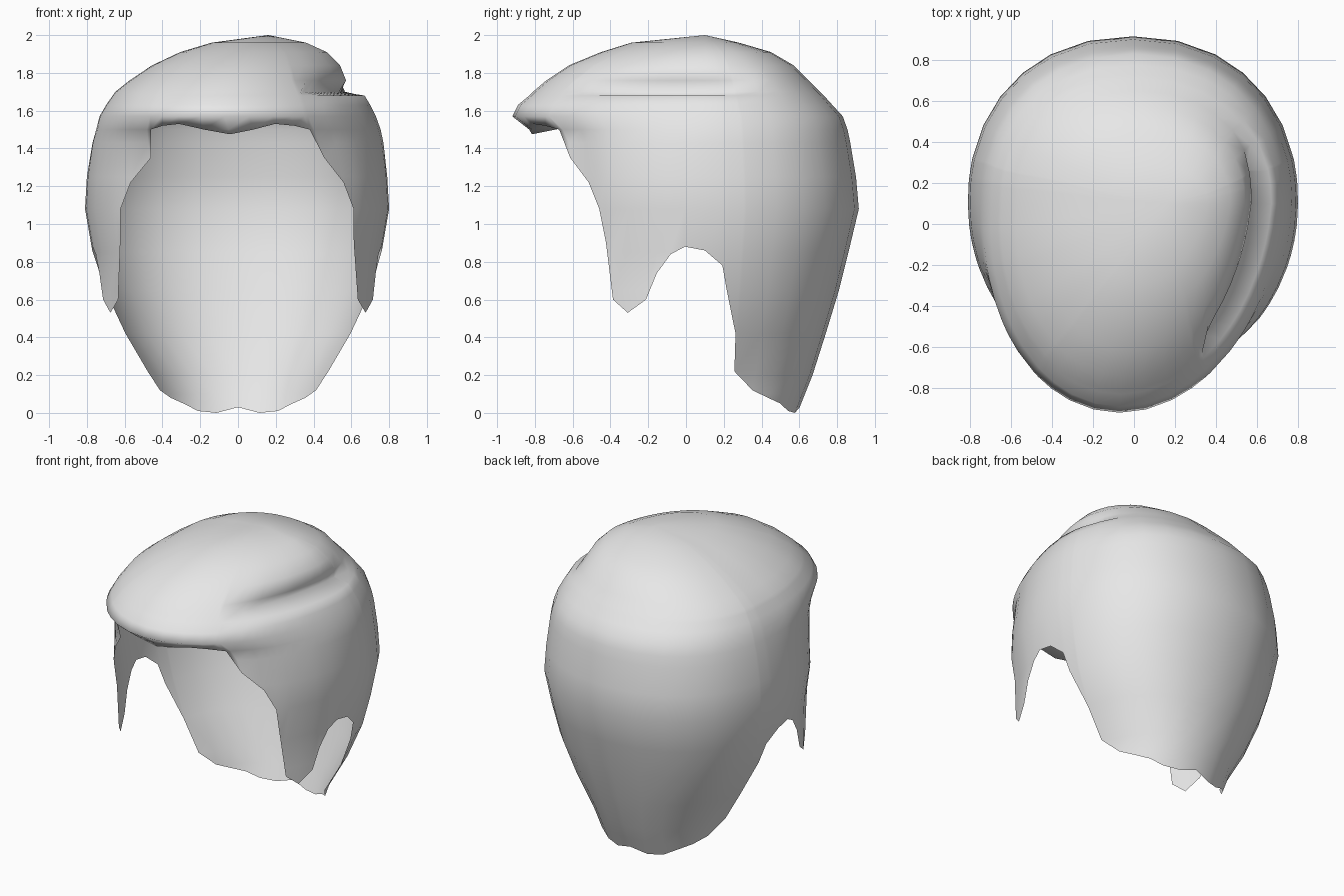
import bpy, bmesh, math

if "Cube" in bpy.data.objects:
    bpy.data.objects.remove(bpy.data.objects["Cube"])

YC = 0.1  # depth of the widest line of the head

# Horizontal sections: z, left half-width, right half-width, back y, front y
RINGS = [
    (0.00, 0.42, 0.42, 0.59, -0.77),
    (0.10, 0.45, 0.45, 0.63, -0.77),
    (0.20, 0.48, 0.48, 0.67, -0.77),
    (0.42, 0.61, 0.61, 0.74, -0.77),
    (0.65, 0.71, 0.71, 0.81, -0.77),
    (0.85, 0.77, 0.76, 0.86, -0.77),
    (1.08, 0.81, 0.80, 0.915, -0.77),
    (1.25, 0.80, 0.79, 0.90, -0.77),
    (1.43, 0.77, 0.77, 0.87, -0.79),
    (1.50, 0.75, 0.755, 0.855, -0.83),
    (1.57, 0.73, 0.73, 0.83, -0.92),
    (1.63, 0.695, 0.70, 0.775, -0.89),
    (1.68, 0.66, 0.67, 0.73, -0.83),
    (1.70, 0.645, 0.655, 0.71, -0.81),
    (1.76, 0.57, 0.60, 0.65, -0.74),
    (1.84, 0.45, 0.54, 0.57, -0.62),
    (1.91, 0.30, 0.47, 0.45, -0.45),
    (1.96, 0.13, 0.36, 0.28, -0.29),
]
POLE = (0.16, 0.1, 2.0)

# Lower hairline: angle from the front in degrees, height
EDGE = [
    (0, 1.475), (10, 1.50), (20, 1.53), (28, 1.52), (34, 1.50), (36, 1.35),
    (45, 1.22), (50, 1.08), (53, 0.90), (56, 0.60), (62, 0.53), (69, 0.60),
    (73, 0.74), (78, 0.84), (83, 0.88), (90, 0.86), (96, 0.78), (98, 0.65),
    (103, 0.42), (104, 0.22), (116, 0.12), (128, 0.08), (140, 0.05),
    (152, 0.01), (166, 0.0), (180, 0.03),
]


def section(z):
    """Interpolated section at height z."""
    for a, b in zip(RINGS, RINGS[1:]):
        if z <= b[0]:
            f = max(0.0, (z - a[0]) / (b[0] - a[0]))
            return [p + (q - p) * f for p, q in zip(a[1:], b[1:])]
    return RINGS[-1][1:]


def surface(deg, side, z):
    """Point of the hair surface at an angle, side and height."""
    left, right, back, front = section(z)
    t = math.radians(deg)
    s, c = max(0.0, math.sin(t)), math.cos(t)
    centre, half = (right - left) / 2, (right + left) / 2
    if deg < 90:
        if z < 1.0:
            half = max(half, 0.765)      # sideburns stay wide
        y = YC + (front - YC) * c
        x = centre + side * half * s - 0.07 * c * min(1, max(0, (z - 1.35) / 0.2))
    else:
        y = YC + (back - YC) * abs(c) ** 0.92
        x = centre + side * half * s ** 0.92
    # side parting: a groove along the right of the crown
    if side > 0 and 36 < deg < 118:
        m = math.sin(math.pi * (deg - 36) / 82) ** 0.6
        if abs(z - 1.70) < 0.005:
            x -= 0.13 * m
        elif abs(z - 1.76) < 0.005:
            x -= 0.03 * m
    return (x, y, z)


def build_hair():
    bm = bmesh.new()
    columns = [(a, e, 1) for a, e in EDGE] + [(a, e, -1) for a, e in EDGE[-2:0:-1]]
    grid = []
    for deg, edge, side in columns:
        pts = [surface(deg, side, max(r[0], edge)) for r in RINGS]
        # tucked-in lip under the swept-up fringe
        x, y, z = pts[0]
        pts.insert(0, (x * 0.97, y + 0.15, z + 0.03) if deg < 34 else (x, y, z))
        grid.append([bm.verts.new(p) for p in pts])
    pole = bm.verts.new(POLE)
    n = len(grid)
    for i in range(n):
        a, b = grid[i], grid[(i + 1) % n]
        for k in range(len(a) - 1):
            bm.faces.new((a[k], b[k], b[k + 1], a[k + 1]))
        bm.faces.new((a[-1], b[-1], pole))
    bmesh.ops.remove_doubles(bm, verts=bm.verts[:], dist=0.0005)
    bmesh.ops.dissolve_degenerate(bm, dist=0.0005, edges=bm.edges[:])
    bmesh.ops.delete(bm, geom=[v for v in bm.verts if not v.link_faces], context='VERTS')
    for f in bm.faces:
        f.smooth = True
    mesh = bpy.data.meshes.new("hair")
    bm.to_mesh(mesh)
    bm.free()
    obj = bpy.data.objects.new("hair", mesh)
    bpy.context.collection.objects.link(obj)
    return obj


hair = build_hair()
grey = bpy.data.materials.new("light grey")
grey.diffuse_color = (0.8, 0.8, 0.8, 1)
grey.use_nodes = True
grey.node_tree.nodes["Principled BSDF"].inputs["Base Color"].default_value = grey.diffuse_color
hair.data.materials.append(grey)
